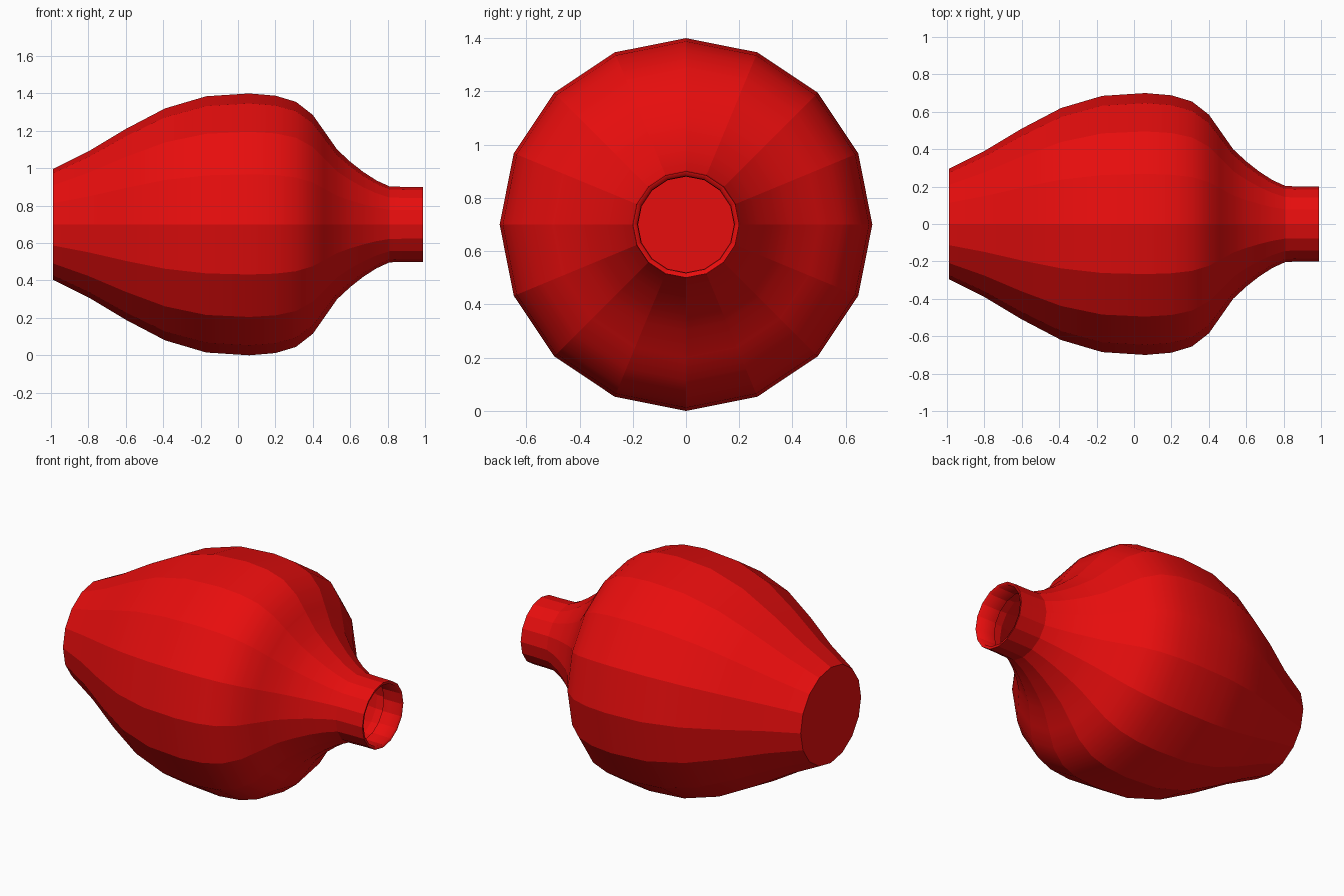
import bpy, bmesh, math

if "Cube" in bpy.data.objects:
    bpy.data.objects.remove(bpy.data.objects["Cube"])

SIDES = 16
AXIS_Z = 0.70

red = bpy.data.materials.new("glossy red")
red.diffuse_color = (0.8, 0.004, 0.004, 1)
red.use_nodes = True
red.node_tree.nodes["Principled BSDF"].inputs["Base Color"].default_value = red.diffuse_color

# Profile along the x axis: (x, radius)
BODY = [(-0.99, 0.295), (-0.80, 0.39), (-0.60, 0.51), (-0.39, 0.62), (-0.17, 0.685),
        (0.06, 0.70), (0.20, 0.688), (0.31, 0.655), (0.40, 0.585), (0.46, 0.50),
        (0.53, 0.40), (0.60, 0.335), (0.67, 0.28), (0.74, 0.235), (0.81, 0.203)]
NECK = [(0.81, 0.203), (0.90, 0.20), (0.99, 0.20)]
LIP = [(0.99, 0.20), (0.985, 0.182), (0.87, 0.18)]


def lathe(name, profile, cap=False):
    """Sixteen-sided shell around x; creases run lengthwise only."""
    bm = bmesh.new()
    rings = []
    for x, r in profile:
        ring = []
        for i in range(SIDES):
            a = 2 * math.pi * i / SIDES
            ring.append(bm.verts.new((x, r * math.cos(a), AXIS_Z + r * math.sin(a))))
        rings.append(ring)
    for r0, r1 in zip(rings, rings[1:]):
        for i in range(SIDES):
            j = (i + 1) % SIDES
            f = bm.faces.new((r0[j], r0[i], r1[i], r1[j]))
            f.smooth = True
        for i in range(SIDES):
            bm.edges.get((r0[i], r1[i])).smooth = False
    if cap:
        bm.faces.new(rings[0])
        for i in range(SIDES):
            bm.edges.get((rings[0][i], rings[0][(i + 1) % SIDES])).smooth = False
    # Point every face outward from the axis (lip faces point inward)
    for f in bm.faces:
        f.normal_update()
        c = f.calc_center_median()
        if len(f.verts) > 4:
            flip = f.normal.x > 0
        else:
            out = f.normal.y * c.y + f.normal.z * (c.z - AXIS_Z)
            flip = (out > 0) if name == "neck_lip" else (out < 0)
        if flip:
            f.normal_flip()
    me = bpy.data.meshes.new(name)
    bm.to_mesh(me)
    bm.free()
    me.materials.append(red)
    ob = bpy.data.objects.new(name, me)
    bpy.context.collection.objects.link(ob)
    return ob


# Bulbous vase lying on its side, closed at the foot, open at the neck
lathe("vase_body", BODY, cap=True)
lathe("vase_neck", NECK)
lathe("neck_lip", LIP)
